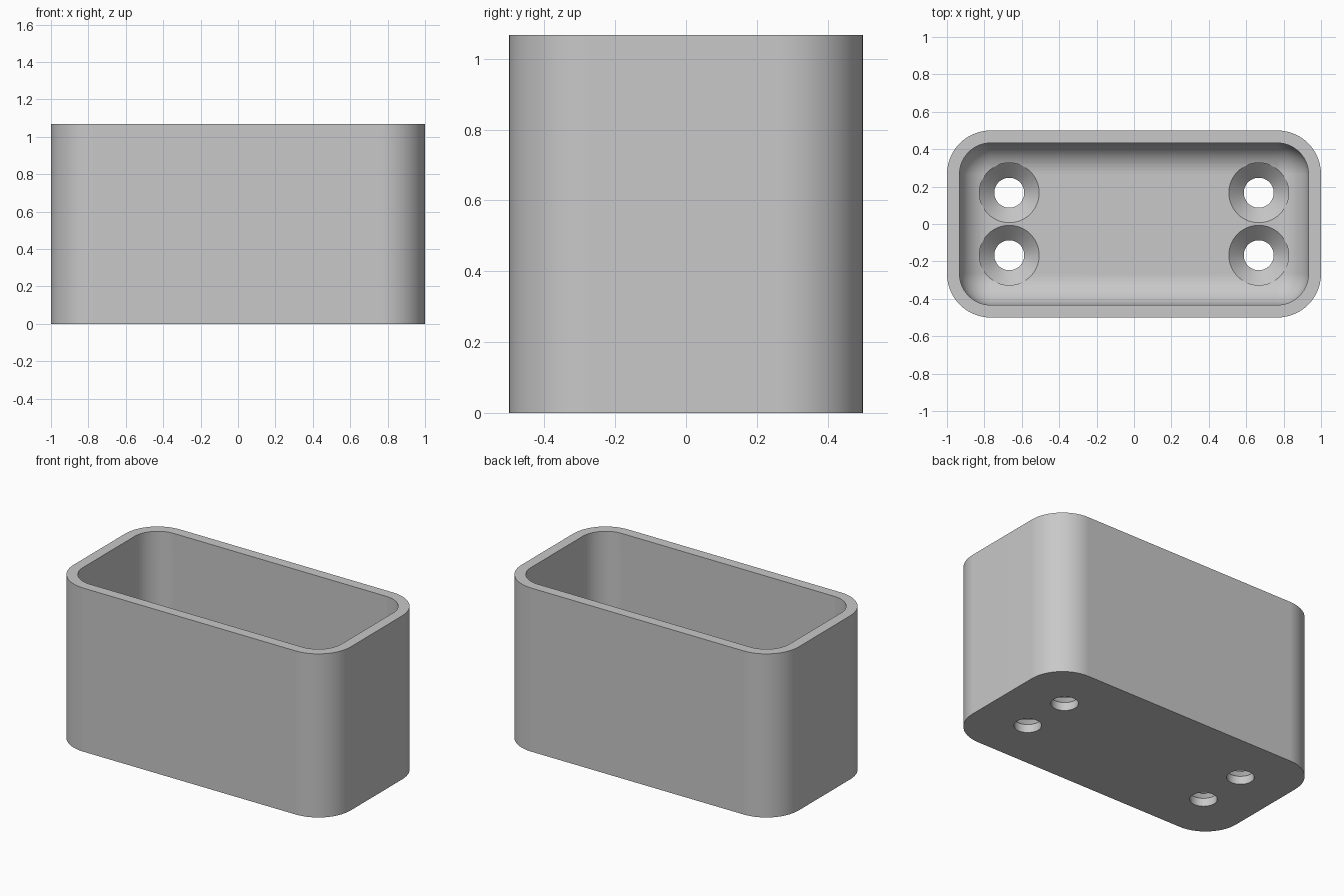
import bpy, bmesh, math

if "Cube" in bpy.data.objects:
    bpy.data.objects.remove(bpy.data.objects["Cube"], do_unlink=True)

LENGTH, DEPTH, HEIGHT = 2.0, 1.0, 1.067
WALL, FLOOR, FILLET = 0.067, 0.133, 0.167
CORNER = WALL + FILLET
HOLE, SINK = 0.08, 0.16
STEPS = 14

grey = bpy.data.materials.new("plain grey")
grey.use_nodes = True
colour = (0.58, 0.58, 0.58, 1)
grey.diffuse_color = colour
grey.node_tree.nodes["Principled BSDF"].inputs["Base Color"].default_value = colour


def rounded_ring(inset, z):
    """Points of a rounded rectangle, inset from the outer wall."""
    radius = max(CORNER - inset, 0)
    cx, cy = LENGTH / 2 - CORNER, DEPTH / 2 - CORNER
    points = []
    for quarter, (sx, sy) in enumerate([(1, 1), (-1, 1), (-1, -1), (1, -1)]):
        for i in range(STEPS + 1):
            a = (quarter + i / STEPS) * math.pi / 2
            points.append((sx * cx + radius * math.cos(a),
                           sy * cy + radius * math.sin(a), z))
    return points


def circle_ring(x, y, radius, z, sides=64):
    return [(x + radius * math.cos(2 * math.pi * i / sides),
             y + radius * math.sin(2 * math.pi * i / sides), z) for i in range(sides)]


def loft(bm, rings):
    """Skin a stack of rings and cap both ends."""
    loops = [[bm.verts.new(p) for p in ring] for ring in rings]
    for a, b in zip(loops, loops[1:]):
        for i in range(len(a)):
            j = (i + 1) % len(a)
            bm.faces.new((a[i], a[j], b[j], b[i]))
    bm.faces.new(loops[0][::-1])
    bm.faces.new(loops[-1])


def finish(bm, name):
    bmesh.ops.remove_doubles(bm, verts=bm.verts, dist=0.0005)
    bmesh.ops.recalc_face_normals(bm, faces=bm.faces)
    mesh = bpy.data.meshes.new(name)
    bm.to_mesh(mesh)
    bm.free()
    mesh.materials.append(grey)
    obj = bpy.data.objects.new(name, mesh)
    bpy.context.collection.objects.link(obj)
    return obj


# Open box: outer wall, rim, inner wall, filleted floor
rings = [rounded_ring(0, 0), rounded_ring(0, HEIGHT), rounded_ring(WALL, HEIGHT)]
for i in range(STEPS + 1):
    a = i / STEPS * math.pi / 2
    rings.append(rounded_ring(WALL + FILLET * (1 - math.cos(a)),
                              FLOOR + FILLET * (1 - math.sin(a))))
bm = bmesh.new()
loft(bm, rings)
box = finish(bm, "open_box")

# Four countersunk screw holes
bm = bmesh.new()
cone_base = FLOOR - (SINK - HOLE)
for x in (-0.667, 0.667):
    for y in (-0.167, 0.167):
        profile = [(HOLE, -0.1), (HOLE, cone_base), (SINK, FLOOR), (SINK, FLOOR + 0.2)]
        loft(bm, [circle_ring(x, y, r, z) for r, z in profile])
cutter = finish(bm, "screw_hole_cutter")
cutter.hide_render = True

cut = box.modifiers.new("screw holes", "BOOLEAN")
cut.operation = "DIFFERENCE"
cut.solver = "EXACT"
cut.object = cutter
bpy.ops.object.select_all(action="DESELECT")
box.select_set(True)
bpy.context.view_layer.objects.active = box
bpy.ops.object.modifier_apply(modifier=cut.name)
bpy.data.objects.remove(cutter, do_unlink=True)

# Smooth curves, crisp rims
bpy.ops.object.shade_smooth_by_angle(angle=math.radians(30))
weighted = box.modifiers.new("flat face shading", "WEIGHTED_NORMAL")
weighted.keep_sharp = True
